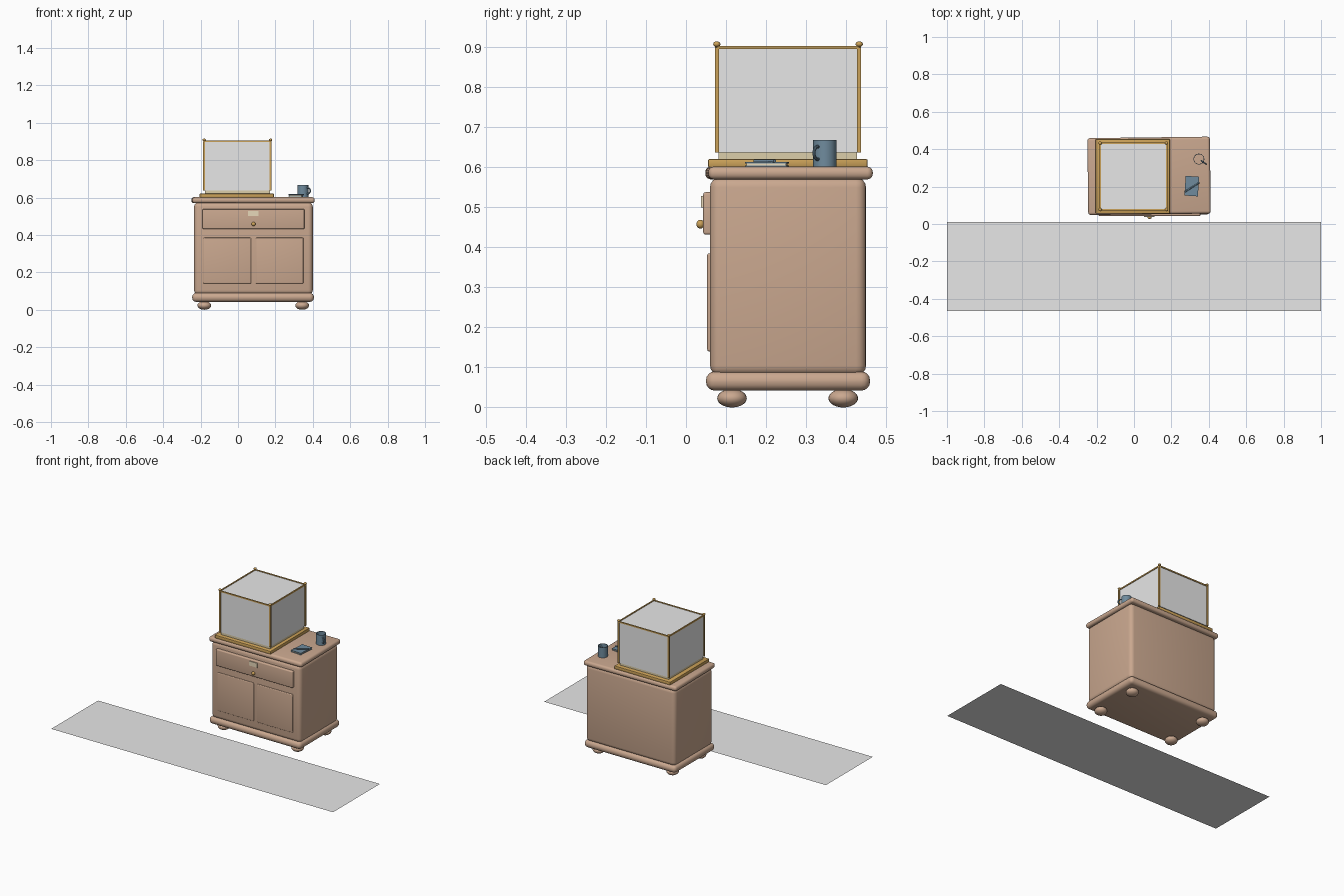
import bpy, bmesh, math
from mathutils import Vector, Matrix

old = bpy.data.objects.get("Cube")
if old:
    bpy.data.objects.remove(old, do_unlink=True)


def material(name, r, g, b):
    m = bpy.data.materials.new(name)
    m.use_nodes = True
    m.diffuse_color = (r, g, b, 1)
    m.node_tree.nodes["Principled BSDF"].inputs["Base Color"].default_value = (r, g, b, 1)
    return m


WOOD = material("tan wood", 0.59, 0.39, 0.275)
BRASS = material("brass", 0.60, 0.36, 0.10)
PALE = material("pale brass", 0.72, 0.62, 0.40)
GREY = material("pale grey", 0.8, 0.8, 0.8)
BLUE = material("slate blue", 0.16, 0.26, 0.34)
PAPER = material("cream paper", 0.95, 0.82, 0.58)


def finish(name, bm, mat, smooth=True):
    """Turn a bmesh into a named, coloured, shaded object."""
    mesh = bpy.data.meshes.new(name)
    bmesh.ops.recalc_face_normals(bm, faces=bm.faces)
    bm.to_mesh(mesh)
    bm.free()
    mesh.materials.append(mat)
    ob = bpy.data.objects.new(name, mesh)
    bpy.context.collection.objects.link(ob)
    if smooth:
        bpy.ops.object.select_all(action="DESELECT")
        ob.select_set(True)
        bpy.context.view_layer.objects.active = ob
        bpy.ops.object.shade_smooth_by_angle(angle=math.radians(40))
    return ob


def box(name, xs, ys, zs, mat, bevel=0, turn=0, segments=4):
    """Box between two limits on each axis, optionally rounded and turned about z."""
    lo, hi = Vector((xs[0], ys[0], zs[0])), Vector((xs[1], ys[1], zs[1]))
    bm = bmesh.new()
    bmesh.ops.create_cube(bm, size=1)
    bmesh.ops.scale(bm, vec=hi - lo, verts=bm.verts)
    if bevel:
        bmesh.ops.bevel(bm, geom=bm.edges[:], offset=bevel, segments=segments,
                        profile=0.5, affect="EDGES")
    bmesh.ops.rotate(bm, matrix=Matrix.Rotation(math.radians(turn), 3, "Z"), verts=bm.verts)
    bmesh.ops.translate(bm, vec=(lo + hi) / 2, verts=bm.verts)
    return finish(name, bm, mat, bevel > 0)


def ball(name, centre, size, mat):
    """Ellipsoid with the given radii."""
    bm = bmesh.new()
    bmesh.ops.create_uvsphere(bm, u_segments=24, v_segments=14, radius=1)
    bmesh.ops.scale(bm, vec=size, verts=bm.verts)
    bmesh.ops.translate(bm, vec=centre, verts=bm.verts)
    return finish(name, bm, mat)


def rod(name, a, b, radius, mat, sides=12):
    """Cylinder from point a to point b."""
    a, b = Vector(a), Vector(b)
    bm = bmesh.new()
    bmesh.ops.create_cone(bm, cap_ends=True, segments=sides, radius1=radius,
                          radius2=radius, depth=(b - a).length)
    turn = (b - a).to_track_quat("Z", "Y").to_matrix()
    bmesh.ops.rotate(bm, matrix=turn, verts=bm.verts)
    bmesh.ops.translate(bm, vec=(a + b) / 2, verts=bm.verts)
    return finish(name, bm, mat)


# Floor sheet
bm = bmesh.new()
bmesh.ops.create_grid(bm, x_segments=1, y_segments=1, size=1)
bmesh.ops.scale(bm, vec=(1, 0.2375, 1), verts=bm.verts)
bmesh.ops.translate(bm, vec=(0, -0.2275, 0.004), verts=bm.verts)
finish("floor_sheet", bm, GREY, False)

# Cabinet carcass
box("cabinet_body", (-0.235, 0.4), (0.06, 0.45), (0.08, 0.575), WOOD, 0.025)
box("cabinet_base", (-0.245, 0.406), (0.05, 0.46), (0.042, 0.09), WOOD, 0.022)
box("cabinet_top", (-0.247, 0.408), (0.052, 0.463), (0.57, 0.602), WOOD, 0.014, 0.7)
for side, x in (("right", -0.18), ("left", 0.343)):
    for end, y in (("front", 0.115), ("back", 0.393)):
        ball(f"{end}_{side}_foot", (x, y, 0.023), (0.037, 0.037, 0.023), WOOD)

# Drawer, knob, label and doors
box("drawer_front", (-0.19, 0.355), (0.043, 0.075), (0.432, 0.538), WOOD, 0.006)
box("label_plate", (0.053, 0.11), (0.038, 0.046), (0.5, 0.528), PAPER)
rod("knob_stem", (0.083, 0.05, 0.458), (0.083, 0.035, 0.458), 0.005, BRASS)
ball("drawer_knob", (0.083, 0.036, 0.458), (0.011, 0.01, 0.011), BRASS)
box("right_door", (-0.185, 0.07), (0.054, 0.075), (0.14, 0.385), WOOD, 0.005)
box("left_door", (0.095, 0.35), (0.053, 0.075), (0.14, 0.385), WOOD, 0.005)

# Display case plinth and panes
X0, X1, Y0, Y1, TOP = -0.181, 0.174, 0.077, 0.433, 0.9
box("case_plinth", (-0.205, 0.192), (0.055, 0.454), (0.6, 0.621), BRASS, 0.004, 0, 2)
box("case_step", (X0 + 0.004, X1 - 0.004), (Y0 + 0.004, Y1 - 0.006), (0.62, 0.637), PALE)
box("case_glass", (X0, X1), (Y0, Y1), (0.637, TOP), GREY)

# Case frame: posts, finials and top rails
for side, x in (("right", X0), ("left", X1)):
    for end, y in (("front", Y0), ("back", Y1)):
        box(f"{end}_{side}_post", (x - 0.005, x + 0.005), (y - 0.005, y + 0.005),
            (0.637, TOP), BRASS)
        ball(f"{end}_{side}_finial", (x, y, 0.908), (0.009, 0.009, 0.007), BRASS)
    box(f"{side}_rail", (x - 0.004, x + 0.004), (Y0, Y1), (0.896, 0.904), BRASS)
for end, y in (("front", Y0), ("back", Y1)):
    box(f"{end}_rail", (X0, X1), (y - 0.004, y + 0.004), (0.896, 0.904), BRASS)

# Mug: open wall spun from a section, with a looped handle
MUG = Vector((0.347, 0.347, 0.602))
bm = bmesh.new()
section = [(0.026, 0.0), (0.029, 0.0), (0.029, 0.066), (0.026, 0.066)]
ring = [bm.verts.new((r, 0, z)) for r, z in section]
edges = [bm.edges.new((ring[i], ring[(i + 1) % 4])) for i in range(4)]
bmesh.ops.spin(bm, geom=ring + edges, cent=(0, 0, 0), axis=(0, 0, 1),
               angle=math.tau, steps=32)
bmesh.ops.remove_doubles(bm, verts=bm.verts, dist=0.0001)
bmesh.ops.translate(bm, vec=MUG, verts=bm.verts)
finish("mug", bm, BLUE)

bpy.ops.mesh.primitive_torus_add(
    major_radius=0.016, minor_radius=0.004, major_segments=24, minor_segments=10,
    location=MUG + Vector((0.026, -0.018, 0.034)),
    rotation=(math.pi / 2, 0, math.radians(-35)))
handle = bpy.context.object
handle.name = "mug_handle"
handle.data.materials.append(BLUE)
bpy.ops.object.shade_smooth_by_angle()

# Notebook and pen
box("notebook_back_cover", (0.273, 0.345), (0.15, 0.255), (0.602, 0.605), BLUE, 0, -4)
box("notebook_pages", (0.276, 0.342), (0.153, 0.252), (0.605, 0.61), PAPER, 0, -4)
box("notebook_front_cover", (0.273, 0.345), (0.15, 0.255), (0.61, 0.613), BLUE, 0, -4)
rod("pen", (0.272, 0.172, 0.616), (0.35, 0.222, 0.616), 0.004, BLUE)
